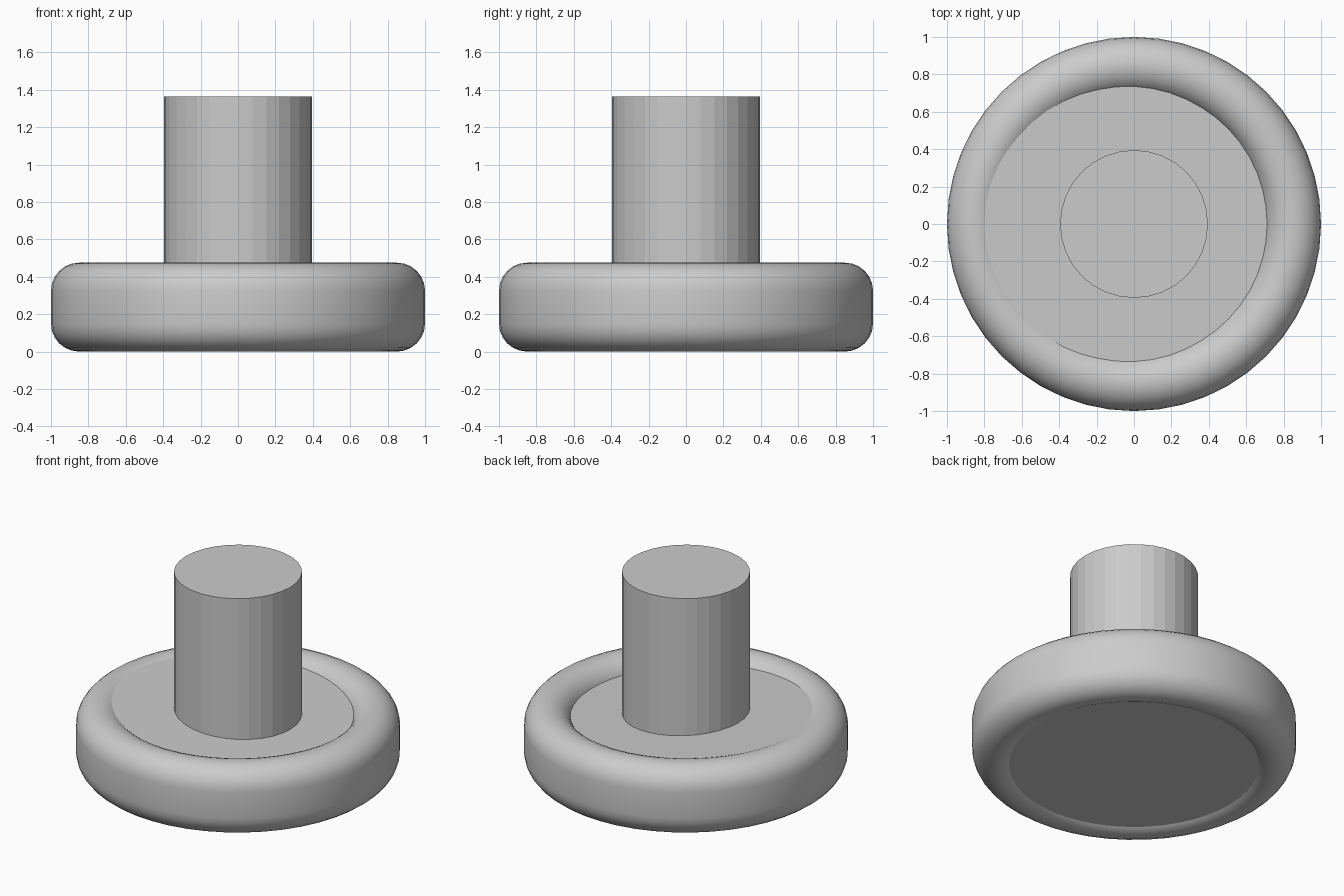
import bpy, bmesh, math

if "Cube" in bpy.data.objects:
    bpy.data.objects.remove(bpy.data.objects["Cube"])

grey = bpy.data.materials.new("light_grey")
grey.diffuse_color = (0.6, 0.6, 0.6, 1)
grey.use_nodes = True
grey.node_tree.nodes["Principled BSDF"].inputs["Base Color"].default_value = grey.diffuse_color


def finish(name, bm, smooth=None):
    bmesh.ops.recalc_face_normals(bm, faces=bm.faces)
    me = bpy.data.meshes.new(name)
    bm.to_mesh(me)
    bm.free()
    ob = bpy.data.objects.new(name, me)
    bpy.context.collection.objects.link(ob)
    me.materials.append(grey)
    if smooth:
        bpy.ops.object.select_all(action='DESELECT')
        bpy.context.view_layer.objects.active = ob
        ob.select_set(True)
        bpy.ops.object.shade_smooth_by_angle(angle=math.radians(smooth))
    return ob


def cylinder(bm, r, z0, z1, n):
    geom = bmesh.ops.create_cone(bm, cap_ends=True, segments=n,
                                 radius1=r, radius2=r, depth=z1 - z0)
    bmesh.ops.translate(bm, verts=geom["verts"], vec=(0, 0, (z0 + z1) / 2))


# Rounded rim: a capsule-shaped section swept round the z axis
R, T, H, N, K = 0.85, 0.15, 0.475, 48, 12
profile = []
for base, zc in ((0, H - T), (math.pi, T)):
    for i in range(K + 1):
        a = base + math.pi * i / K
        profile.append((R + T * math.cos(a), zc + T * math.sin(a)))
bm = bmesh.new()
rings = []
for j in range(N):
    t = 2 * math.pi * j / N
    rings.append([bm.verts.new((r * math.cos(t), r * math.sin(t), z))
                  for r, z in profile])
for j in range(N):
    a, b = rings[j], rings[(j + 1) % N]
    for i in range(len(profile)):
        k = (i + 1) % len(profile)
        bm.faces.new((a[i], b[i], b[k], a[k]))
finish("rounded_rim", bm, 50)

# Centre plate: flat underneath, top face slightly tilted towards +x
bm = bmesh.new()
cylinder(bm, 0.85, 0.023, 0.42, N)
for v in bm.verts:
    if v.co.z > 0.2:
        v.co.z = 0.42 - 0.057 * v.co.x
finish("centre_plate", bm)

# Flat-sided post
bm = bmesh.new()
cylinder(bm, 0.395, 0.2, 1.365, 32)
finish("post", bm)
